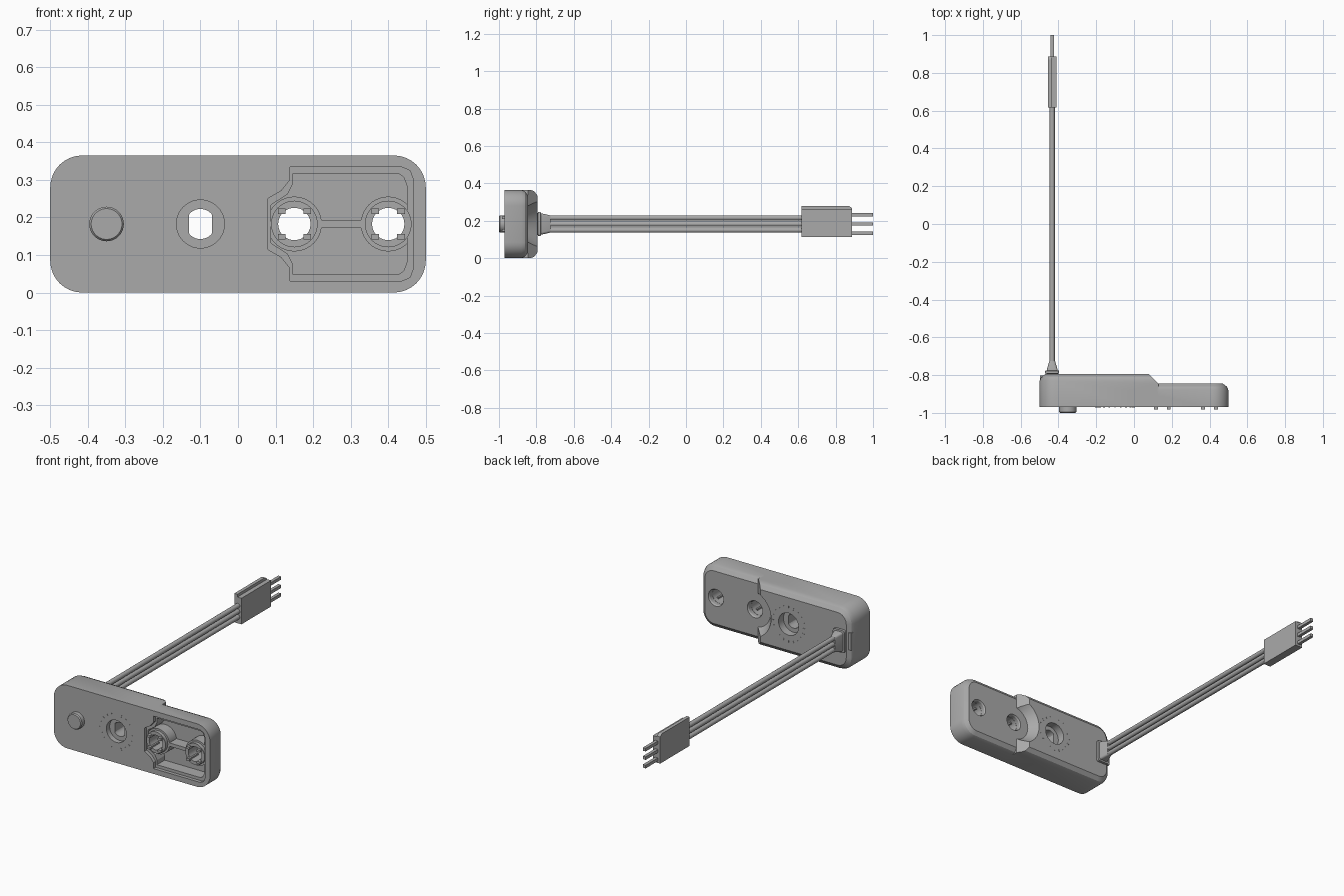
import bpy, bmesh
from math import sin, cos, pi
from mathutils import Matrix

cube = bpy.data.objects.get("Cube")
if cube:
    bpy.data.objects.remove(cube, do_unlink=True)

grey = bpy.data.materials.new("mid_grey")
grey.use_nodes = True
grey.diffuse_color = (0.4, 0.4, 0.4, 1)
for node in grey.node_tree.nodes:
    if node.type == 'BSDF_PRINCIPLED':
        node.inputs["Base Color"].default_value = (0.4, 0.4, 0.4, 1)

MID = 0.1825          # height of the long centre line
CABLE = -0.433        # sideways position of the cable
parts = []


def loft(name, loops, closed=False, part=True):
    """Skin a stack of equal-length loops; closed joins last to first."""
    bm = bmesh.new()
    rows = [[bm.verts.new(p) for p in loop] for loop in loops]
    pairs = list(zip(rows, rows[1:]))
    if closed:
        pairs.append((rows[-1], rows[0]))
    else:
        bm.faces.new(rows[0])
        bm.faces.new(rows[-1])
    for a, b in pairs:
        for i in range(len(a)):
            j = (i + 1) % len(a)
            bm.faces.new((a[i], a[j], b[j], b[i]))
    bmesh.ops.recalc_face_normals(bm, faces=bm.faces)
    me = bpy.data.meshes.new(name)
    bm.to_mesh(me)
    bm.free()
    ob = bpy.data.objects.new(name, me)
    bpy.context.collection.objects.link(ob)
    if part:
        parts.append(ob)
    return ob


def ring(x, y, r, seg=40, clip=1.0, z=MID):
    return [(x + max(-clip, min(clip, r * cos(2 * pi * i / seg))), y,
             z + r * sin(2 * pi * i / seg)) for i in range(seg)]


def rrect(x, y, hx, hz, r, z=MID, seg=8):
    pts = []
    for k, (sx, sz) in enumerate(((1, 1), (-1, 1), (-1, -1), (1, -1))):
        for i in range(seg + 1):
            a = (k + i / seg) * pi / 2
            pts.append((x + sx * (hx - r) + r * cos(a), y,
                        z + sz * (hz - r) + r * sin(a)))
    return pts


def box(name, x0, x1, y0, y1, z0, z1):
    return loft(name, [[(x0, y, z0), (x1, y, z0), (x1, y, z1), (x0, y, z1)]
                       for y in (y0, y1)])


def shell(name, x, hx, back, part):
    """Rounded slab with a softened chamfer around its back."""
    steps = ((-0.97, 0), (back - 0.035, 0), (back - 0.016, 0.008), (back, 0.03))
    return loft(name, [rrect(x, y, hx - i, MID - i, 0.085 - i) for y, i in steps],
                part=part)


def boolean(ob, tool, how='DIFFERENCE'):
    mod = ob.modifiers.new("cut", 'BOOLEAN')
    mod.operation, mod.object, mod.solver = how, tool, 'EXACT'
    bpy.context.view_layer.objects.active = ob
    bpy.ops.object.modifier_apply(modifier=mod.name)
    bpy.data.objects.remove(tool, do_unlink=True)


# Housing: thick end, sloped step with a round bite, thin end
housing = shell("housing", 0, 0.5, -0.795, True)
wedge = [(0.03, -0.745), (0.13, -0.845), (0.13, -1.1), (0.6, -1.1), (0.6, -0.745)]
boolean(housing, loft("step_cutter", [[(x, y, z) for x, y in wedge]
                                      for z in (-0.1, 0.5)], part=False))
boolean(housing, loft("bite_cutter", [ring(0.15, -0.86, 0.088),
                                      ring(0.15, -0.78, 0.15)], part=False))
boolean(housing, shell("thin_end", 0.2, 0.3, -0.845, False), 'UNION')


# Front pocket with a ledge around it
def pocket(i, y0, y1):
    half = [(0.08 + i / 2, 0.068 - i), (0.115 + i, 0.088 - i / 2),
            (0.138 + i / 2, 0.117 - i / 2), (0.138 + i / 2, 0.152 - i),
            (0.435 - i / 2, 0.152 - i), (0.458 - i, 0.142 - i), (0.467 - i, 0.118 - i)]
    outline = half + [(x, -z) for x, z in reversed(half)]
    tool = loft("pocket_cutter", [[(x, y, MID + z) for x, z in outline]
                                  for y in (y0, y1)], part=False)
    boolean(housing, tool)


pocket(0, -1.0, -0.95)
pocket(0.017, -1.0, -0.88)

# Holes through the housing
for x in (0.15, 0.4):
    boolean(housing, loft("hole_cutter", [ring(x, -1.1, 0.044), ring(x, -0.853, 0.044),
                                          ring(x, -0.835, 0.055)], part=False))
HUB = -0.1
boolean(housing, loft("hub_cutter", [ring(HUB, y, 0.04, clip=0.031)
                                     for y in (-1.1, -0.7)], part=False))
for y0, y1 in ((-1.1, -0.94), (-0.84, -0.7)):
    boolean(housing, loft("counterbore_cutter", [ring(HUB, y0, 0.064),
                                                 ring(HUB, y1, 0.064)], part=False))

# Bosses with snap tabs, and the web between them
for x in (0.15, 0.4):
    profile = ((0.043, -0.875), (0.043, -0.965), (0.062, -0.965),
               (0.062, -0.945), (0.073, -0.945), (0.073, -0.875))
    loft("boss", [ring(x, y, r) for r, y in profile], closed=True)
    for sx in (-1, 1):
        for sz in (-1, 1):
            cx, cz = x + sx * 0.034, MID + sz * 0.034
            box("snap_tab", cx - 0.01, cx + 0.01, -0.983, -0.9, cz - 0.007, cz + 0.007)
for x0, x1 in ((0.075, 0.09), (0.21, 0.34), (0.46, 0.475)):
    box("web", x0, x1, -0.945, -0.875, MID - 0.01, MID + 0.01)

# Locating peg
loft("peg", [ring(-0.35, -0.96, 0.046), ring(-0.35, -0.994, 0.046),
             ring(-0.35, -1.0, 0.041)])

# Dial ticks around the hub on both faces
for y in (-0.97, -0.795):
    for i in range(20):
        tick = box("dial_tick", 0.094, 0.106, y - 0.0015, y + 0.0015, -0.002, 0.002)
        tick.data.transform(Matrix.Translation((HUB, 0, MID)) @
                            Matrix.Rotation(2 * pi * i / 20, 4, 'Y'))

# Strain relief where the cable leaves the housing
box("cable_anchor", -0.497, -0.46, -0.86, -0.802, MID - 0.05, MID + 0.05)
loft("strain_relief", [rrect(CABLE, y, hx, hz, 0.012, seg=4) for y, hx, hz in (
    (-0.81, 0.028, 0.055), (-0.793, 0.028, 0.055), (-0.792, 0.037, 0.065),
    (-0.777, 0.037, 0.065), (-0.776, 0.029, 0.056), (-0.765, 0.027, 0.055),
    (-0.725, 0.015, 0.046))])

# Wires, plug and pins
for k in (-1, 0, 1):
    loft("wire", [ring(CABLE, y, 0.0135, 16, z=MID + k * 0.033) for y in (-0.74, 0.63)])
    z = MID + k * 0.049
    box("pin", CABLE - 0.009, CABLE + 0.009, 0.88, 1.0, z - 0.009, z + 0.009)
box("plug", -0.456, -0.41, 0.617, 0.888, 0.113, 0.264)
lip = ((0.617, 0.255), (0.888, 0.255), (0.888, 0.268), (0.87, 0.28), (0.617, 0.28))
loft("plug_key", [[(x, y, z) for y, z in lip] for x in (-0.456, -0.436)])

# Material and shading
bpy.ops.object.select_all(action='DESELECT')
for ob in parts:
    ob.data.materials.clear()
    ob.data.materials.append(grey)
    for face in ob.data.polygons:
        face.material_index = 0
    ob.select_set(True)
bpy.context.view_layer.objects.active = housing
bpy.ops.object.shade_smooth_by_angle(angle=pi / 7)
